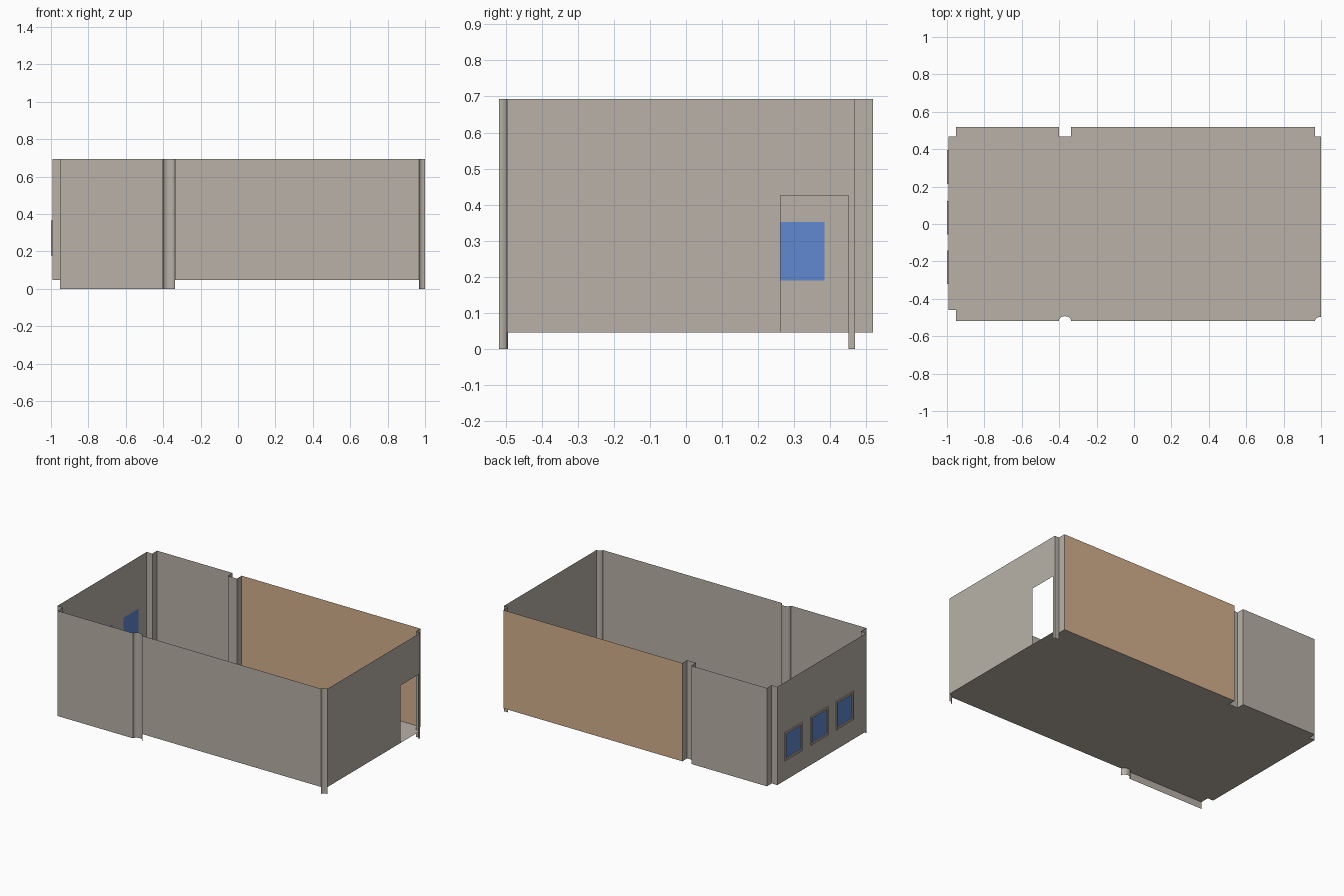
import bpy, bmesh, math

if "Cube" in bpy.data.objects:
    bpy.data.objects.remove(bpy.data.objects["Cube"])

FLOOR, TOP = 0.046, 0.693
L, R, F, B = -0.993, 1.0, -0.518, 0.518   # room sides


def material(name, rgb):
    m = bpy.data.materials.new(name)
    m.diffuse_color = (*rgb, 1)
    m.use_nodes = True
    m.node_tree.nodes["Principled BSDF"].inputs["Base Color"].default_value = m.diffuse_color
    return m


STONE = material("warm_grey", (0.479, 0.440, 0.386))
TAN = material("tan", (0.658, 0.434, 0.270))
BLUE = material("window_blue", (0.117, 0.246, 0.638))


def make(name, polys, mat):
    """Build one object from a list of polygons."""
    bm = bmesh.new()
    for poly in polys:
        bm.faces.new([bm.verts.new(p) for p in poly])
    bmesh.ops.remove_doubles(bm, verts=bm.verts, dist=1e-5)
    me = bpy.data.meshes.new(name)
    bm.to_mesh(me)
    bm.free()
    me.materials.append(mat)
    ob = bpy.data.objects.new(name, me)
    bpy.context.collection.objects.link(ob)
    return ob


def wall(name, path, z0=FLOOR, mat=STONE):
    """Upright sheet along a plan path, counter-clockwise so it faces out."""
    return make(name, [[(*a, z0), (*b, z0), (*b, TOP), (*a, TOP)]
                       for a, b in zip(path, path[1:])], mat)


def arc(cx, rx, ry, a0, a1, n):
    pts = []
    for i in range(n + 1):
        a = math.radians(a0 + (a1 - a0) * i / n)
        pts.append((cx + rx * math.cos(a), F + ry * math.sin(a)))
    return pts


# plan positions
CL, PL, PR, CR = -0.952, -0.402, -0.336, 0.968
NB, NF, COL = 0.468, -0.46, 0.022

# front side: walls and rounded columns
half = arc((PL + PR) / 2, (PR - PL) / 2, 0.025, 180, 0, 16)
quarter = arc(R, R - CR, COL, 180, 90, 8)
columns = [wall("front_column", half, 0), wall("corner_column", quarter, 0)]
front_left = wall("front_wall_left", [(CL, F), (PL, F)], 0)
front_right = wall("front_wall_right", [(PR, F), (CR, F)])
front_step = wall("front_left_step", [(L, NF), (CL, NF), (CL, F)])

# back side: tan panel, pillar recess and corner steps
pillar_face = wall("corner_pillar_face", [(R, NB), (CR, NB)], 0)
pillar_side = wall("corner_pillar_side", [(CR, NB), (CR, B)])
back_panel = wall("back_tan_panel", [(CR, B), (PR, B)], mat=TAN)
recess = wall("back_pillar", [(PR, B), (PR, NB), (PL, NB), (PL, B)])
back_left = wall("back_wall_left", [(PL, B), (CL, B)])
back_step = wall("back_left_step", [(CL, B), (CL, NB), (L, NB)])

# right wall with the doorway
D0, D1, DH = 0.262, 0.451, 0.425
make("door_wall", [[(R, y, z) for y, z in (
    (F + COL, FLOOR), (D0, FLOOR), (D0, DH), (D1, DH), (D1, 0),
    (NB, 0), (NB, TOP), (F + COL, TOP))]], STONE)

# left wall with three window openings
HW, Z0, Z1, RIM = 0.0785, 0.19, 0.352, 0.012
CENTRES = (-0.2315, 0.0335, 0.305)


def panel(x, y0, y1, z0, z1):
    return [(x, y1, z0), (x, y0, z0), (x, y0, z1), (x, y1, z1)]


sheets = [panel(L, NF, NB, FLOOR, Z0), panel(L, NF, NB, Z1, TOP)]
stops = [NF] + [v for c in CENTRES for v in (c - HW, c + HW)] + [NB]
sheets += [panel(L, stops[i], stops[i + 1], Z0, Z1) for i in range(0, 8, 2)]
make("window_wall", sheets, STONE)

# window panes and their raised frames
for i, c in enumerate(CENTRES, 1):
    make(f"window_pane_{i}", [panel(L, c - HW, c + HW, Z0, Z1)], BLUE)
    inner = panel(-1, c - HW, c + HW, Z0, Z1)
    outer = panel(-1, c - HW - RIM, c + HW + RIM, Z0 - RIM, Z1 + RIM)
    polys = []
    for k in range(4):
        a, b, p, q = outer[k], outer[k - 3], inner[k], inner[k - 3]
        polys.append([a, b, q, p])                                 # rim
        polys.append([(L, *b[1:]), b, a, (L, *a[1:])])             # outer edge
        polys.append([p, q, (L, *q[1:]), (L, *p[1:])])             # reveal
    make(f"window_frame_{i}", polys, STONE)

# floor follows the room outline
outline = ([(L, NF), (CL, NF), (CL, F)] + half + quarter +
           [(R, NB), (CR, NB), (CR, B), (PR, B), (PR, NB), (PL, NB),
            (PL, B), (CL, B), (CL, NB), (L, NB)])
make("floor", [[(x, y, FLOOR) for x, y in outline]], STONE)

# smooth the rounded columns
for ob in columns:
    for p in ob.data.polygons:
        p.use_smooth = True
